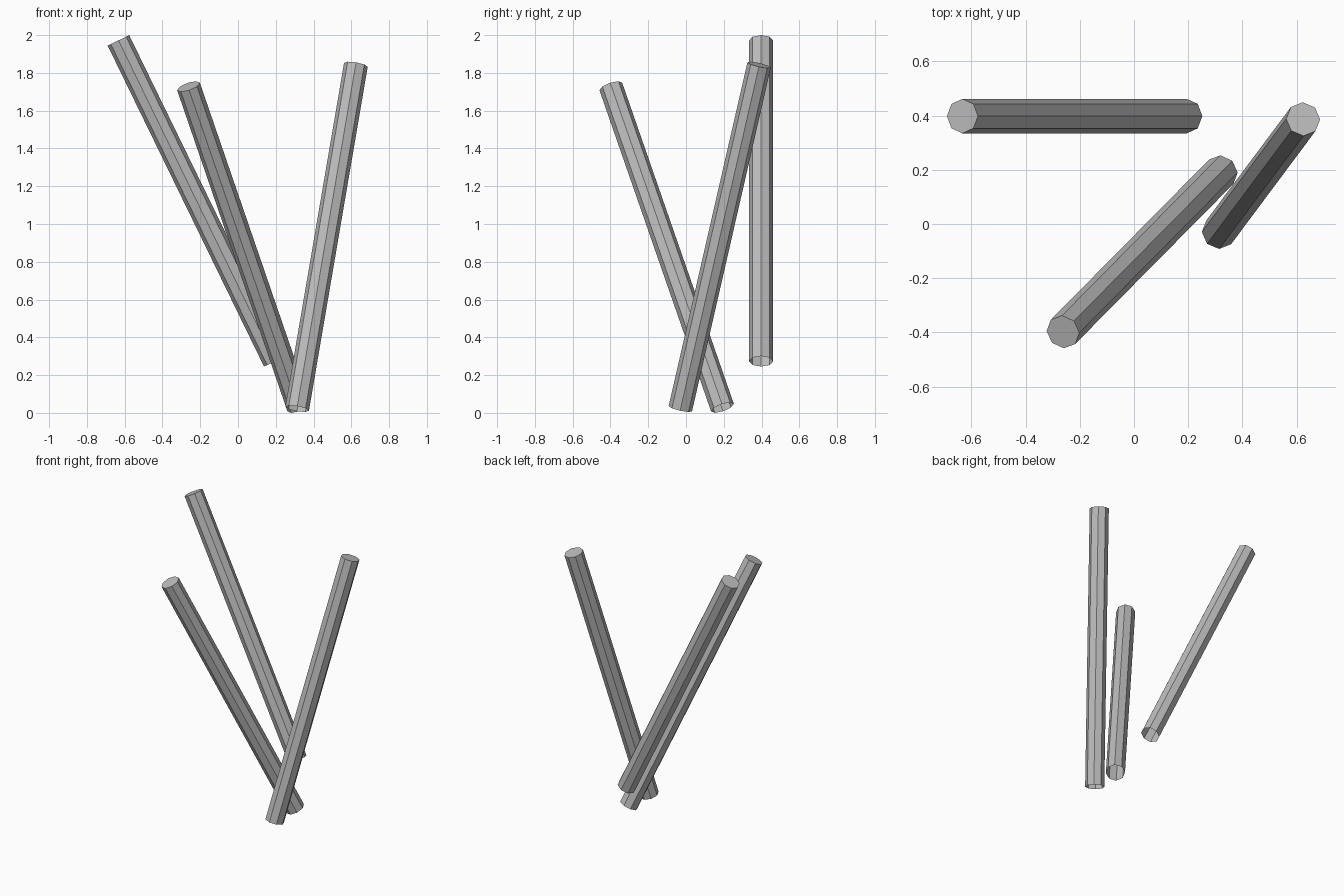
import bpy
import bmesh
from mathutils import Vector

cube = bpy.data.objects.get("Cube")
if cube:
    bpy.data.objects.remove(cube, do_unlink=True)

RADIUS = 0.0635
SIDES = 8

grey = bpy.data.materials.new("plain_grey")
grey.use_nodes = True
colour = (0.5, 0.5, 0.5, 1.0)
grey.diffuse_color = colour
grey.node_tree.nodes["Principled BSDF"].inputs["Base Color"].default_value = colour


def rod(name, bottom, top):
    """Eight-sided rod, closed at the top and open at the bottom."""
    bottom, top = Vector(bottom), Vector(top)
    axis = top - bottom
    bm = bmesh.new()
    ring = bmesh.ops.create_circle(bm, segments=SIDES, radius=RADIUS, cap_ends=True)
    lid = bm.faces[:]
    # Raise the lid off the ring, leaving the lower end open
    raised = bmesh.ops.extrude_face_region(bm, geom=lid)["geom"]
    bmesh.ops.translate(bm, vec=(0, 0, axis.length),
                        verts=[g for g in raised if isinstance(g, bmesh.types.BMVert)])
    low = [f for f in bm.faces if f.calc_center_median().z < 0.001]
    bmesh.ops.delete(bm, geom=low, context="FACES_ONLY")
    bmesh.ops.recalc_face_normals(bm, faces=bm.faces[:])
    mesh = bpy.data.meshes.new(name)
    bm.to_mesh(mesh)
    bm.free()
    mesh.materials.append(grey)
    obj = bpy.data.objects.new(name, mesh)
    obj.location = bottom
    # Shortest turn from upright to the rod's direction
    obj.rotation_mode = "QUATERNION"
    obj.rotation_quaternion = Vector((0, 0, 1)).rotation_difference(axis)
    bpy.context.collection.objects.link(obj)
    return obj


# Three leaning rods
rod("back_rod", (0.195, 0.398, 0.273), (-0.633, 0.398, 1.972))
rod("front_rod", (0.322, 0.193, 0.028), (-0.262, -0.398, 1.728))
rod("left_rod", (0.313, -0.03, 0.022), (0.624, 0.387, 1.842))
